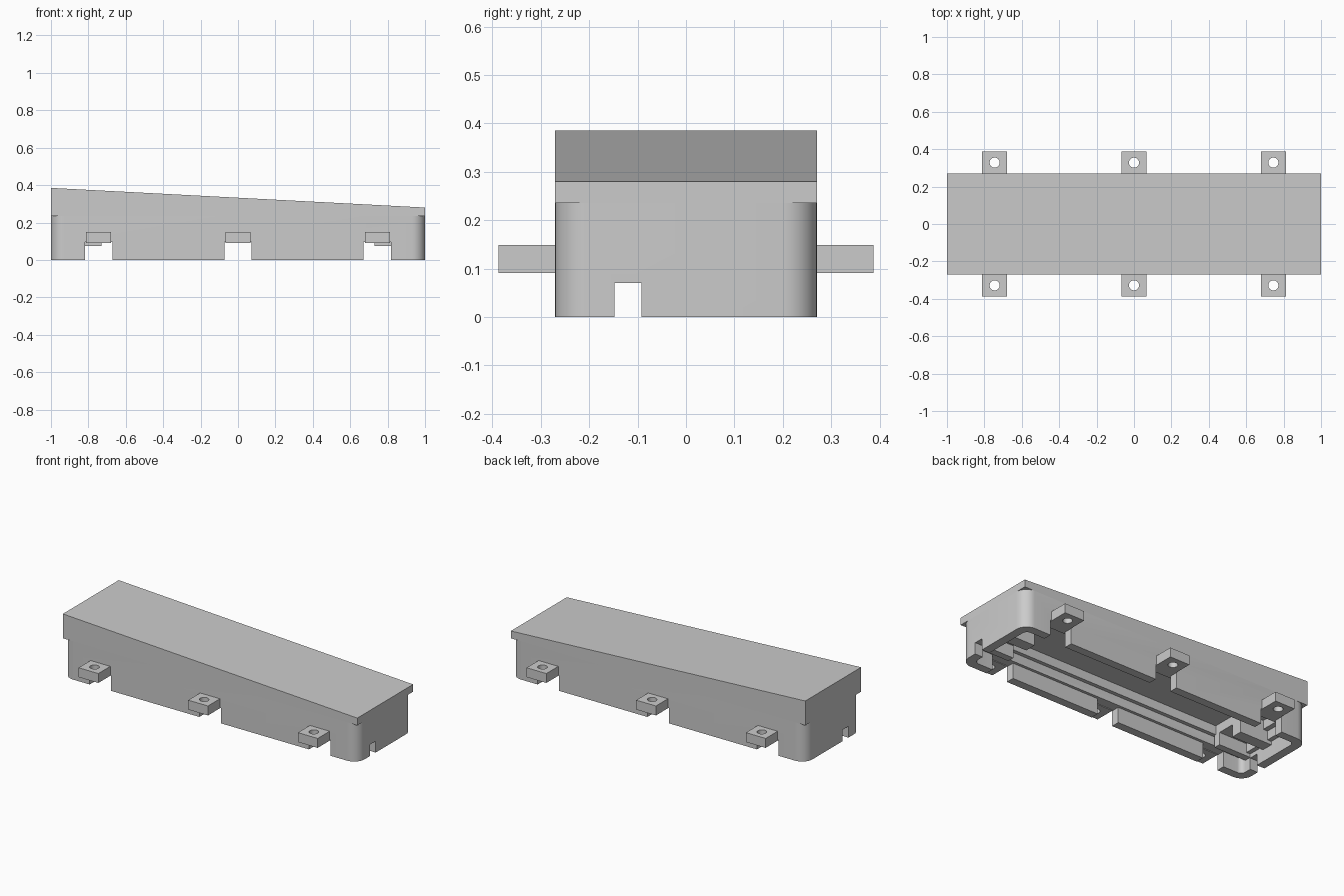
import bpy, bmesh, math

if "Cube" in bpy.data.objects:
    bpy.data.objects.remove(bpy.data.objects["Cube"], do_unlink=True)

grey = bpy.data.materials.new("plain grey")
grey.use_nodes = True
grey.diffuse_color = (0.6, 0.6, 0.6, 1)
grey.node_tree.nodes["Principled BSDF"].inputs["Base Color"].default_value = (0.6, 0.6, 0.6, 1)


def extrude(name, points, direction):
    """Solid made by sweeping a closed outline along a direction."""
    bm = bmesh.new()
    face = bm.faces.new([bm.verts.new(p) for p in points])
    swept = bmesh.ops.extrude_face_region(bm, geom=[face])["geom"]
    bmesh.ops.translate(bm, vec=direction,
                        verts=[v for v in swept if isinstance(v, bmesh.types.BMVert)])
    bmesh.ops.recalc_face_normals(bm, faces=bm.faces)
    mesh = bpy.data.meshes.new(name)
    bm.to_mesh(mesh)
    bm.free()
    mesh.materials.append(grey)
    obj = bpy.data.objects.new(name, mesh)
    bpy.context.collection.objects.link(obj)
    return obj


def box(name, x0, x1, y0, y1, z0, z1):
    return extrude(name, [(x0, y0, z0), (x1, y0, z0), (x1, y1, z0), (x0, y1, z0)],
                   (0, 0, z1 - z0))


def rounded(name, hx, hy, r, z0, z1, steps=8):
    """Upright prism with rounded corners."""
    pts = []
    for i, (sx, sy) in enumerate([(1, 1), (-1, 1), (-1, -1), (1, -1)]):
        for k in range(steps + 1):
            a = math.pi / 2 * (i + k / steps)
            pts.append((sx * (hx - r) + r * math.cos(a), sy * (hy - r) + r * math.sin(a), z0))
    return extrude(name, pts, (0, 0, z1 - z0))


def activate(obj):
    bpy.ops.object.select_all(action='DESELECT')
    obj.select_set(True)
    bpy.context.view_layer.objects.active = obj


def cut(obj, cutter):
    mod = obj.modifiers.new("cut", 'BOOLEAN')
    mod.operation, mod.solver, mod.object = 'DIFFERENCE', 'EXACT', cutter
    activate(obj)
    bpy.ops.object.modifier_apply(modifier=mod.name)
    bpy.data.objects.remove(cutter, do_unlink=True)


def smooth(obj):
    activate(obj)
    bpy.ops.object.shade_smooth_by_angle(angle=math.radians(30))


# Sloping square-cornered upper housing
HY, SPLIT = 0.271, 0.235
extrude("upper_housing",
        [(-1, -HY, SPLIT), (1, -HY, SPLIT), (1, -HY, 0.28), (-1, -HY, 0.385)],
        (0, 2 * HY, 0))

# Round-cornered lower housing with a stepped hollow underneath
lower = rounded("lower_housing", 1, HY, 0.07, 0, SPLIT)
for hx, hy, top in [(0.947, 0.22, 0.095), (0.92, 0.203, 0.15), (0.89, 0.18, 0.205)]:
    cut(lower, rounded("recess_cutter", hx, hy, 0.03, -0.05, top))

# Notches below the lugs and a cable notch through both ends
LUGS = (-0.745, 0, 0.745)
for x in LUGS:
    cut(lower, box("notch_cutter", x - 0.073, x + 0.073, -0.3, 0.3, -0.06, 0.095))
cut(lower, box("cable_cutter", -1.1, 1.1, -0.148, -0.092, -0.06, 0.07))
smooth(lower)

# Drilled mounting lugs along both long sides
for side, label in [(-1, "front"), (1, "back")]:
    for x, place in zip(LUGS, ("right", "middle", "left")):
        y0, y1 = sorted((side * 0.262, side * 0.387))
        lug = box(f"{label}_{place}_lug", x - 0.067, x + 0.067, y0, y1, 0.091, 0.149)
        cut(lug, extrude("hole_cutter",
                         [(x + 0.027 * math.cos(a), side * 0.328 + 0.027 * math.sin(a), 0)
                          for a in (math.tau * k / 24 for k in range(24))], (0, 0, 0.3)))
        smooth(lug)

# Grooved cable entry blocks joining each end wall
for side, label in [(-1, "right"), (1, "left")]:
    x0, x1 = sorted((side * 0.73, side * 0.96))
    entry = box(f"{label}_cable_entry", x0, x1, -0.19, 0.03, 0.074, 0.215)
    cut(entry, box("groove_cutter", x0 - 0.1, x1 + 0.1, -0.148, -0.04, 0, 0.15))
